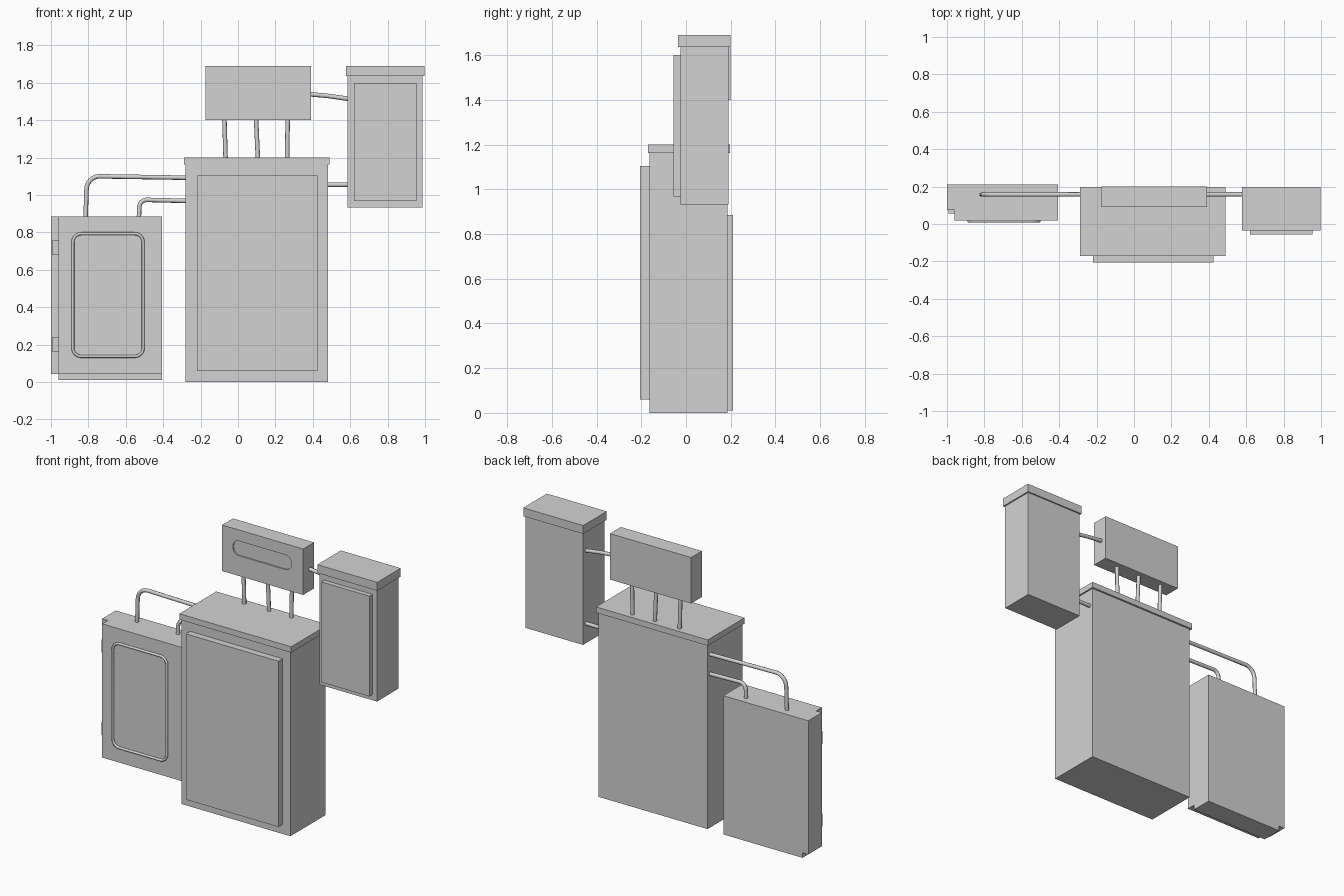
import bpy, bmesh, math
from mathutils import Vector

if "Cube" in bpy.data.objects:
    bpy.data.objects.remove(bpy.data.objects["Cube"])

grey = bpy.data.materials.new("light_grey")
grey.diffuse_color = (0.65, 0.65, 0.65, 1)
grey.use_nodes = True
grey.node_tree.nodes["Principled BSDF"].inputs["Base Color"].default_value = grey.diffuse_color


def add(name, bm):
    bmesh.ops.recalc_face_normals(bm, faces=bm.faces)
    me = bpy.data.meshes.new(name)
    bm.to_mesh(me)
    bm.free()
    me.materials.append(grey)
    ob = bpy.data.objects.new(name, me)
    bpy.context.collection.objects.link(ob)
    return ob


def box(name, x, y, z):
    bm = bmesh.new()
    bmesh.ops.create_cube(bm, size=1)
    for v in bm.verts:
        v.co = [a + (b - a) * (c + 0.5) for (a, b), c in zip((x, y, z), v.co)]
    return add(name, bm)


def rounded_rect(x, z, r, y, n=6):
    pts = []
    for k, (cx, cz) in enumerate([(x[1] - r, z[1] - r), (x[0] + r, z[1] - r),
                                  (x[0] + r, z[0] + r), (x[1] - r, z[0] + r)]):
        for i in range(n + 1):
            a = math.pi / 2 * (k + i / n)
            pts.append(Vector((cx + r * math.cos(a), y, cz + r * math.sin(a))))
    return pts


def tube(name, pts, radius, cyclic=False):
    cu = bpy.data.curves.new(name, 'CURVE')
    cu.dimensions = '3D'
    cu.bevel_depth = radius
    cu.bevel_resolution = 2
    cu.use_fill_caps = not cyclic
    sp = cu.splines.new('POLY')
    sp.points.add(len(pts) - 1)
    for p, co in zip(sp.points, pts):
        p.co = (*co, 1)
    sp.use_cyclic_u = cyclic
    cu.materials.append(grey)
    ob = bpy.data.objects.new(name, cu)
    bpy.context.collection.objects.link(ob)
    bpy.ops.object.select_all(action='DESELECT')
    ob.select_set(True)
    bpy.context.view_layer.objects.active = ob
    bpy.ops.object.convert(target='MESH')
    bpy.ops.object.shade_smooth_by_angle(angle=math.radians(50))


def pipe(name, *xz):
    tube(name, [(x, 0.158, z) for x, z in xz], 0.012)


def elbow_pipe(name, start, corner, end, r):
    # horizontal run, rounded bend, vertical drop
    cx, cz = corner
    bend = [(cx + r - r * math.sin(a), cz - r + r * math.cos(a))
            for a in (math.pi / 2 * i / 6 for i in range(7))]
    pipe(name, start, *bend, end)


# main cabinet
box("main_cabinet", (-0.28, 0.48), (-0.163, 0.185), (0, 1.165))
box("main_lid", (-0.29, 0.49), (-0.17, 0.197), (1.163, 1.2))
box("main_door", (-0.22, 0.425), (-0.205, -0.16), (0.06, 1.105))

# right wall cabinet
box("side_cabinet", (0.585, 0.987), (-0.025, 0.19), (0.932, 1.64))
box("side_lid", (0.578, 0.996), (-0.035, 0.199), (1.637, 1.69))
box("side_door", (0.62, 0.955), (-0.055, -0.024), (0.967, 1.6))

# low left cabinet with hinged door
box("low_cabinet", (-1.0, -0.407), (0.075, 0.21), (0.042, 0.885))
box("low_cabinet_base", (-0.96, -0.407), (0.075, 0.21), (0.01, 0.043))
box("low_door", (-0.96, -0.407), (0.018, 0.076), (0.042, 0.885))
for i, z in enumerate((0.2, 0.72)):
    box(f"hinge_{i}", (-0.993, -0.955), (0.057, 0.08), (z - 0.04, z + 0.04))
tube("door_trim", rounded_rect((-0.883, -0.507), (0.137, 0.793), 0.045, 0.015), 0.008, True)

# top control box with shallow rounded recess
control = box("control_box", (-0.175, 0.39), (0.092, 0.2), (1.4, 1.69))
bm = bmesh.new()
face = bm.faces.new([bm.verts.new(p) for p in
                     rounded_rect((-0.1, 0.308), (1.527, 1.62), 0.042, 0.05)])
ext = bmesh.ops.extrude_face_region(bm, geom=[face])
bmesh.ops.translate(bm, vec=(0, 0.05, 0),
                    verts=[g for g in ext["geom"] if isinstance(g, bmesh.types.BMVert)])
cutter = add("recess_cutter", bm)
cutter.hide_render = True
cutter.display_type = 'WIRE'
mod = control.modifiers.new("recess", 'BOOLEAN')
mod.operation = 'DIFFERENCE'
mod.solver = 'EXACT'
mod.object = cutter

# connecting pipes
pipe("support_pipe_left", (-0.066, 1.18), (-0.073, 1.42))
pipe("support_pipe_middle", (0.107, 1.18), (0.096, 1.42))
pipe("support_pipe_right", (0.262, 1.18), (0.266, 1.42))
pipe("upper_link_pipe", (0.37, 1.54), (0.48, 1.53), (0.6, 1.513))
pipe("lower_link_pipe", (0.46, 1.055), (0.6, 1.055))
elbow_pipe("tall_pipe", (-0.26, 1.092), (-0.81, 1.1), (-0.815, 0.87), 0.07)
elbow_pipe("short_pipe", (-0.26, 0.968), (-0.528, 0.974), (-0.53, 0.87), 0.04)
